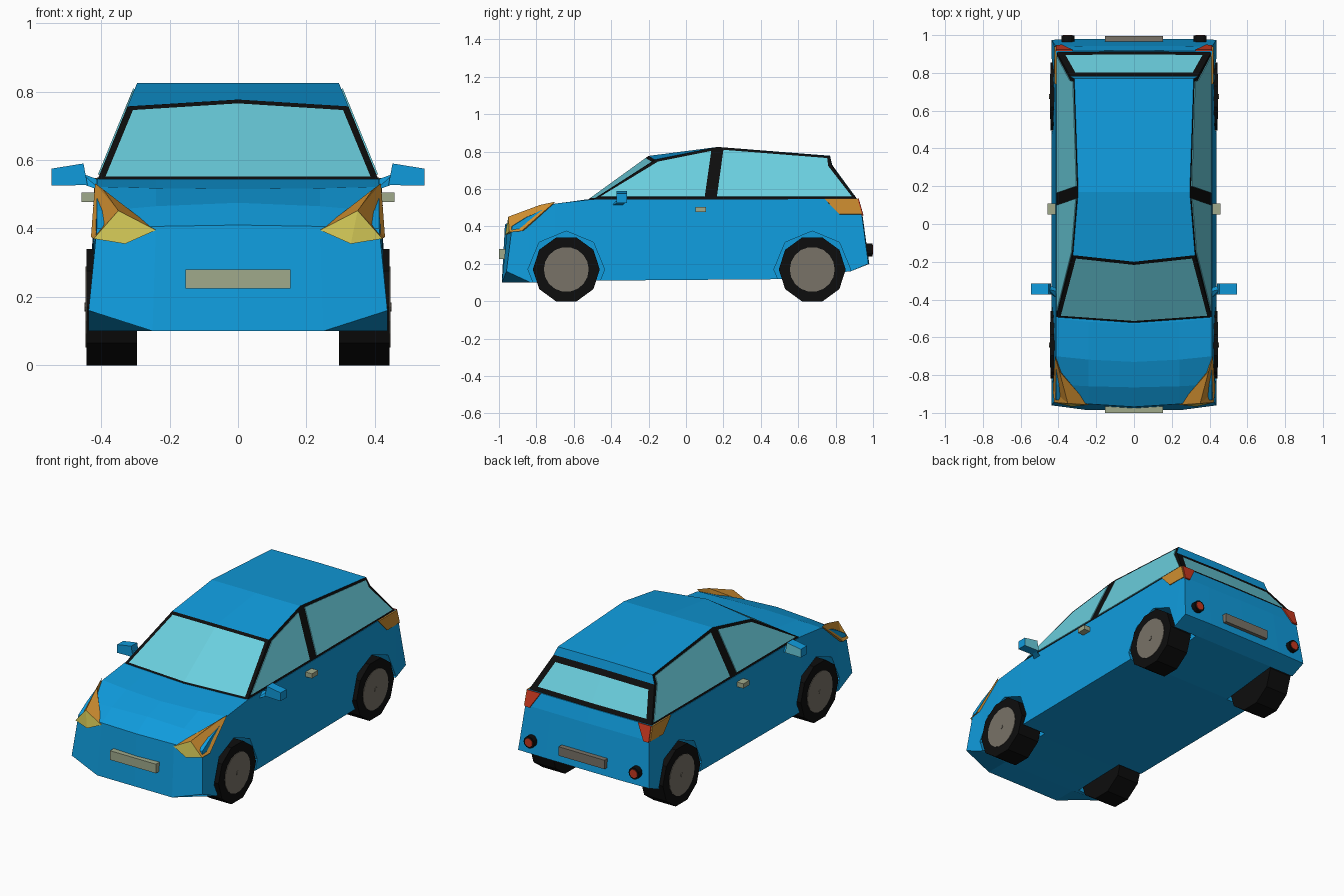
import bpy, bmesh, math
from mathutils import Vector

if "Cube" in bpy.data.objects:
    bpy.data.objects.remove(bpy.data.objects["Cube"])


def material(name, r, g, b):
    m = bpy.data.materials.new(name)
    m.diffuse_color = (r, g, b, 1)
    m.use_nodes = True
    m.node_tree.nodes["Principled BSDF"].inputs["Base Color"].default_value = m.diffuse_color
    return m


BLUE = material("blue_paint", 0.005, 0.33, 0.72)
BLACK = material("black", 0.004, 0.004, 0.004)
GLASS = material("glass", 0.145, 0.62, 0.73)
ORANGE = material("orange_lamp", 0.62, 0.27, 0.03)
YELLOW = material("yellow_lamp", 0.62, 0.55, 0.09)
RED = material("red_lamp", 0.58, 0.04, 0.014)
GREY = material("grey_metal", 0.19, 0.17, 0.136)
PALE = material("pale_trim", 0.35, 0.40, 0.26)
SIDES = ((1, "left"), (-1, "right"))


def finish(name, bm, mats):
    me = bpy.data.meshes.new(name)
    bm.to_mesh(me)
    bm.free()
    for m in mats:
        me.materials.append(m)
    ob = bpy.data.objects.new(name, me)
    bpy.context.collection.objects.link(ob)
    return ob


def build(name, verts, faces, mats, rule=None):
    bm = bmesh.new()
    vs = [bm.verts.new(v) for v in verts]
    for f in faces:
        bm.faces.new([vs[i] for i in f])
    bmesh.ops.recalc_face_normals(bm, faces=bm.faces)
    bm.normal_update()
    if rule:
        for f in bm.faces:
            f.material_index = rule(f)
    return finish(name, bm, mats)


def prism(name, n, r, centre, a, b, axis, mat, turn=0.0):
    """n-sided cylinder between a and b along axis 'x' or 'y'."""
    verts = []
    for d in (a, b):
        for i in range(n):
            t = turn + 2 * math.pi * i / n
            u, z = centre[0] + r * math.cos(t), centre[1] + r * math.sin(t)
            verts.append((d, u, z) if axis == "x" else (u, d, z))
    faces = [(i, (i + 1) % n, n + (i + 1) % n, n + i) for i in range(n)]
    faces += [tuple(range(n)), tuple(range(n, 2 * n))]
    return build(name, verts, faces, [mat])


def box(name, x, y, z, mat):
    verts = [(i, j, k) for i in x for j in y for k in z]
    faces = [(0, 1, 3, 2), (4, 5, 7, 6), (0, 1, 5, 4), (2, 3, 7, 6), (0, 2, 6, 4), (1, 3, 7, 5)]
    return build(name, verts, faces, [mat])


def plate(name, pts, mat):
    ob = build(name, pts, [tuple(range(len(pts)))], [mat])
    m = ob.modifiers.new("thickness", "SOLIDIFY")
    m.thickness, m.offset = 0.009, 0
    return ob


def hull(name, pts, mats, rule=None):
    bm = bmesh.new()
    for p in pts:
        bm.verts.new(p)
    bmesh.ops.convex_hull(bm, input=bm.verts[:])
    bmesh.ops.recalc_face_normals(bm, faces=bm.faces)
    bm.normal_update()
    if rule:
        for f in bm.faces:
            f.material_index = rule(f)
    return finish(name, bm, mats)


# Lower body: sections (y, z) of floor, flank, shoulder and top centre line
stations = [
    (-.985, .10, -.96, .16, -.93, .40, -.968, .41),
    (-.84, .10, -.83, .10, -.85, .45, -.865, .475),
    (-.70, .105, -.70, .105, -.70, .522, -.73, .515),
    (-.50, .11, -.50, .11, -.50, .545, -.53, .545),
    (.50, .118, .50, .118, .50, .545, .50, .545),
    (.88, .16, .88, .16, .915, .548, .918, .548),
    (.98, .20, .975, .20, .94, .465, .943, .465),
]
verts, faces = [], []
for yl, zl, y2, z2, ys, zs, yc, zc in stations:
    half = [(.25, yl, zl), (.437, y2, z2), (.413, ys, zs),
            (.24, .4 * ys + .6 * yc, .4 * zs + .6 * zc)]
    verts += [(0, yl, zl)] + half + [(0, yc, zc)]
    verts += [(-x, y, z) for x, y, z in reversed(half)]
for s in range(len(stations) - 1):
    for i in range(10):
        j = (i + 1) % 10
        faces.append((s * 10 + i, s * 10 + j, s * 10 + 10 + j, s * 10 + 10 + i))
for o in (0, 10 * (len(stations) - 1)):
    for f in ((0, 1, 4, 5), (1, 2, 3, 4), (0, 5, 6, 9), (9, 6, 7, 8)):
        faces.append(tuple(o + i for i in f))
body = build("body", verts, faces, [BLUE])

# Cabin: roof painted, pillars black, windscreen and rear window inset
def cabin_x(z):
    return .41 - (z - .545) * .41


rows = [(-.53, .54, -.50, .54), (-.20, .777, -.165, .757), (.17, .825, .17, .825),
        (.77, .778, .77, .775), (.782, .728, .78, .725), (.92, .54, .915, .54)]
bm = bmesh.new()
grid = []
for yc, zc, ys, zs in rows:
    grid.append([bm.verts.new(p) for p in
                 ((-cabin_x(zs), ys, zs), (0, yc, zc), (cabin_x(zs), ys, zs))])
strips = []
for i, (a, b) in enumerate(zip(grid, grid[1:])):
    strips.append([bm.faces.new((a[k], a[k + 1], b[k + 1], b[k])) for k in (0, 1)])
    for f in strips[-1]:
        f.material_index = 1 if i in (0, 4) else 0
for k in (0, 2):
    bm.faces.new([g[k] for g in grid]).material_index = 1
bm.faces.new(grid[0] + grid[-1][::-1]).material_index = 1
bmesh.ops.recalc_face_normals(bm, faces=bm.faces)
bm.normal_update()
for strip, width in ((strips[0], .02), (strips[4], .036)):
    bmesh.ops.inset_region(bm, faces=strip, thickness=width, use_even_offset=True, use_boundary=True)
    for f in strip:
        f.material_index = 2
finish("cabin", bm, [BLUE, BLACK, GLASS])

front_glass = [(-.46, .557), (-.15, .745), (.135, .802), (.10, .557)]
rear_glass = [(.165, .557), (.20, .808), (.755, .764), (.76, .722), (.888, .557)]

for s, side in SIDES:
    # Side windows
    for label, pts in (("front", front_glass), ("rear", rear_glass)):
        plate(f"{label}_window_{side}", [(s * cabin_x(z), y, z) for y, z in pts], GLASS)

    # Wheels with arches cut from the body
    for label, y in (("front", -.64), ("rear", .675)):
        prism(f"{label}_tyre_{side}", 10, .179, (y, .17), s * .295, s * .443, "x", BLACK)
        prism(f"{label}_rim_{side}", 18, .12, (y, .17), s * .40, s * .446, "x", GREY)
        prism(f"{label}_hub_{side}", 8, .013, (y, .17), s * .43, s * .449, "x", GREY)
        cut = prism(f"{label}_arch_cutter_{side}", 8, .205, (y, .17), s * .275, s * .6, "x", BLUE)
        cut.hide_render = True
        cut.hide_viewport = True
        m = body.modifiers.new("arch", "BOOLEAN")
        m.operation, m.object, m.solver = "DIFFERENCE", cut, "EXACT"

    # Headlight: faceted fan around a proud point, closed inside the body
    pts = [(.35, -.95, .452), (.24, -.957, .395), (.33, -.967, .355), (.422, -.945, .37),
           (.43, -.88, .375), (.418, -.70, .532), (.395, -.78, .515), (.36, -.80, .40)]
    ring = [(i, i % 6 + 1) for i in range(1, 7)]
    build(f"headlight_{side}", [(s * x, y, z) for x, y, z in pts],
          [(c, a, b) for a, b in ring for c in (0, 7)], [ORANGE, YELLOW],
          lambda f: int(abs(f.calc_center_median().x) < .38 and f.calc_center_median().z < .43))

    # Tail lamps
    plate(f"rear_indicator_{side}", [(s * x, y, z) for x, y, z in
          ((.415, .74, .548), (.415, .917, .548), (.416, .941, .465), (.419, .82, .465))], ORANGE)
    plate(f"tail_lamp_{side}", [(s * x, y, z) for x, y, z in
          ((.412, .919, .548), (.325, .919, .548), (.38, .945, .458), (.414, .944, .458))], RED)
    prism(f"fog_lamp_housing_{side}", 12, .035, (s * .35, .275), .95, .997, "y", BLACK)
    prism(f"fog_lamp_{side}", 12, .025, (s * .35, .275), .99, 1.0, "y", RED)

    # Mirror with reflecting rear face, on a small arm
    shell = [(s * x, y, z) for x, z in ((.44, .527), (.452, .59), (.545, .575), (.545, .525))
             for y in (-.372, -.315)]
    hull(f"mirror_{side}", shell, [BLUE, GLASS], lambda f: int(f.normal.y > .8))
    hull(f"mirror_arm_{side}", [(s * x, y, z) for x, y, z in
         ((.40, -.40, .51), (.40, -.34, .51), (.40, -.36, .54),
          (.455, -.36, .53), (.455, -.325, .53), (.455, -.345, .56))], [BLUE])

    # Door handle
    box(f"door_handle_{side}", (s * .412, s * .458), (.05, .108), (.477, .505), PALE)

# Number plates
box("front_plate", (-.153, .153), (-1.0, -.955), (.225, .28), PALE)
box("rear_plate", (-.153, .153), (.955, .995), (.248, .302), GREY)
